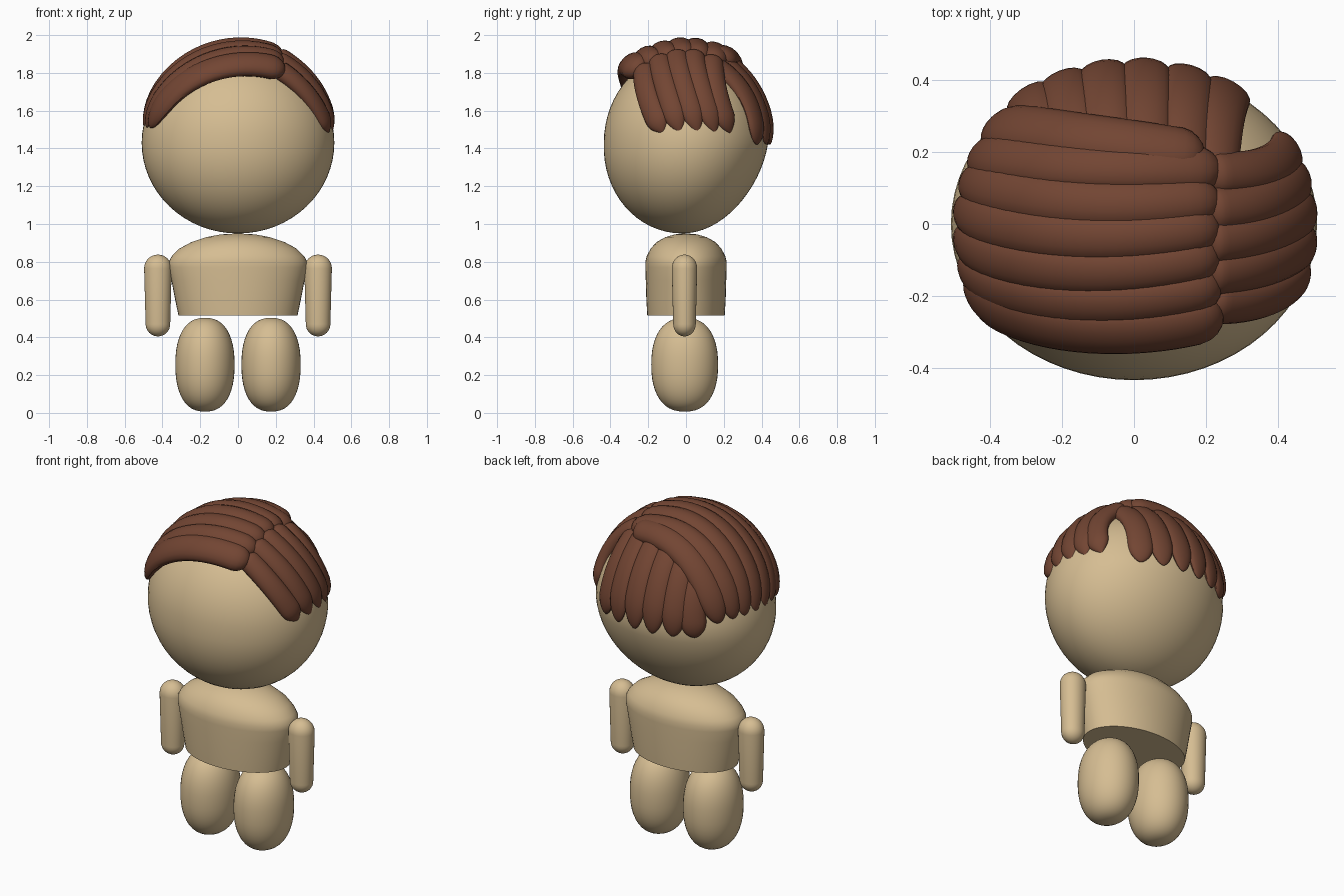
import bpy, math
from mathutils import Vector
from math import sin, cos, pi, sqrt

if "Cube" in bpy.data.objects:
    bpy.data.objects.remove(bpy.data.objects["Cube"])


def material(name, rgb):
    m = bpy.data.materials.new(name)
    m.diffuse_color = (*rgb, 1)
    m.use_nodes = True
    m.node_tree.nodes["Principled BSDF"].inputs["Base Color"].default_value = m.diffuse_color
    return m


SKIN = material("skin", (0.67, 0.51, 0.29))
HAIR = material("hair_brown", (0.17, 0.06, 0.033))


def loft(name, rings, mat):
    """Skin a list of equal-sized point rings and cap both ends."""
    n = len(rings[0])
    verts = [p for r in rings for p in r]
    faces = [(i * n + j, i * n + (j + 1) % n, (i + 1) * n + (j + 1) % n, (i + 1) * n + j)
             for i in range(len(rings) - 1) for j in range(n)]
    faces += [tuple(reversed(range(n))), tuple(range(len(verts) - n, len(verts)))]
    me = bpy.data.meshes.new(name)
    me.from_pydata(verts, [], faces)
    me.materials.append(mat)
    ob = bpy.data.objects.new(name, me)
    bpy.context.collection.objects.link(ob)
    bpy.ops.object.select_all(action='DESELECT')
    ob.select_set(True)
    bpy.context.view_layer.objects.active = ob
    bpy.ops.object.shade_smooth_by_angle(angle=math.radians(40))
    return ob


def turned(name, rows, cx=0, cy=0, n=48, mat=SKIN):
    """Elliptical body from rows of (z, x radius, y radius)."""
    return loft(name, [[(cx + rx * cos(2 * pi * j / n), cy + ry * sin(2 * pi * j / n), z)
                        for j in range(n)] for z, rx, ry in rows], mat)


# head: egg, slightly flatter at the lower back
CZ = 1.43
rows = []
for i in range(33):
    a = -pi / 2 + pi * i / 32
    c = max(cos(a), 0.004)
    rows.append((CZ + 0.48 * sin(a), 0.51 * c, 0.435 * c))
head = turned("head", rows, n=64)
for v in head.data.vertices:
    if v.co.z < CZ:
        f = (CZ - v.co.z) / 0.48
        if v.co.y > 0:
            v.co.y *= 1 - 0.12 * f
        v.co.y -= 0.02 * f

# torso: domed shoulders, flat hem
turned("torso", [(0.515, .315, .205), (0.6, .333, .21), (0.7, .352, .213), (0.77, .367, .215),
                 (0.80, .367, .215), (0.83, .35, .208), (0.87, .31, .187), (0.905, .245, .155),
                 (0.93, .17, .11), (0.945, .09, .06), (0.95, .005, .005)])

# arms and legs
for side, s in (("left", 1), ("right", -1)):
    arm = [(0.47 - 0.065 * cos(pi / 2 * k / 8), max(0.065 * sin(pi / 2 * k / 8), .001)) for k in range(9)]
    arm += [(0.765 + 0.073 * sin(pi / 2 * k / 8), max(0.073 * cos(pi / 2 * k / 8), .001)) for k in range(9)]
    turned(side + "_arm", [(z, r, r * 0.92) for z, r in arm], s * 0.424, -0.008, 32)
    leg = []
    for k in range(25):
        a = -pi / 2 + pi * k / 24
        c = max(cos(a), 1e-4) ** 0.82
        z = 0.255 + 0.248 * math.copysign(abs(sin(a)) ** 0.88, sin(a))
        leg.append((z, 0.157 * c, 0.177 * c))
    turned(side + "_leg", leg, s * 0.175, -0.007, 40)

# hair locks follow an ellipsoid shell just outside the head
RX, RY, RZ = 0.50, 0.45, 0.51


def top(x, y):
    return Vector((x, y, CZ + RZ * sqrt(1 - (x / RX) ** 2 - (y / RY) ** 2)))


def flank(s, y, z):
    return Vector((s * RX * sqrt(1 - (y / RY) ** 2 - ((z - CZ) / RZ) ** 2), y, z))


def rear(x, z):
    return Vector((x, RY * sqrt(1 - (x / RX) ** 2 - ((z - CZ) / RZ) ** 2), z))


def lock(name, a, m, e, w=0.068, h=0.055, lift=0.0, tip=0.6, steps=28, n=16):
    """Flattened lock through three shell points, thinning to its tip."""
    ctrl = m * 2 - (a + e) / 2

    def shell(t):
        p = a * (1 - t) ** 2 + ctrl * 2 * t * (1 - t) + e * t * t - Vector((0, 0, CZ))
        k = 1 / sqrt((p.x / RX) ** 2 + (p.y / RY) ** 2 + (p.z / RZ) ** 2)
        p *= k
        nrm = Vector((p.x / RX ** 2, p.y / RY ** 2, p.z / RZ ** 2)).normalized()
        return p + Vector((0, 0, CZ)), nrm

    rings = []
    for i in range(steps + 1):
        t = 0.5 - 0.5 * cos(pi * i / steps)
        p, nrm = shell(t)
        tan = (shell(t + 0.01)[0] - shell(t - 0.01)[0]).normalized()
        b = tan.cross(nrm).normalized()
        s0 = sqrt(max(0, 1 - max(0, 1 - t / 0.08) ** 2))           # rounded root
        s1 = max(0, 1 - max(0, (t - 0.8) / 0.2) ** 2.2) ** tip     # tip
        ws = w * max(0.03, s0 * s1)
        hs = h * max(0.03, s0 * s1) * (1 - 0.35 * t)
        p = p + nrm * lift * (1 - 0.6 * t)
        rings.append([p + b * ws * cos(2 * pi * j / n) - nrm * hs * sin(2 * pi * j / n)
                      for j in range(n)])
    loft(name, rings, HAIR)


# long locks swept from the parting over to -x: (root y, middle y, end y, width, lift)
swept = [(-.235, -.28, -.17, .078, .025), (-.165, -.215, -.11, .068, .01), (-.085, -.13, -.03, .068, 0),
         (-.005, -.035, .05, .068, 0), (.07, .06, .125, .068, 0), (.15, .16, .19, .07, .005)]
for i, (y0, y1, y2, w, up) in enumerate(swept):
    lock(f"swept_lock_{i}", top(.235, y0), top(-.17, y1), flank(-1, y2, 1.51), w, lift=up, tip=0.5)
lock("swept_lock_crown", top(.19, .18), top(-.17, .24), rear(-.40, 1.50), .075, lift=.012, tip=0.5)

# short pointed locks from the parting down the +x side
short = [(-.22, -.2, -.12), (-.14, -.11, -.03), (-.05, -.02, .065), (.04, .07, .155), (.14, .16, .235)]
for i, (y0, y1, y2) in enumerate(short):
    lock(f"side_lock_{i}", top(.20, y0), top(.38, y1), flank(1, y2, 1.48), .062, .05, tip=0.95)

# locks hanging down the back
for i, (x0, x2) in enumerate([(-.25, -.31), (-.17, -.2), (-.07, -.085), (.04, .03), (.15, .15), (.23, .27)]):
    lock(f"back_lock_{i}", top(x0, .15), top((x0 + x2) / 2, .32), rear(x2, 1.42),
         .07, .045, lift=-.012, tip=0.6)
